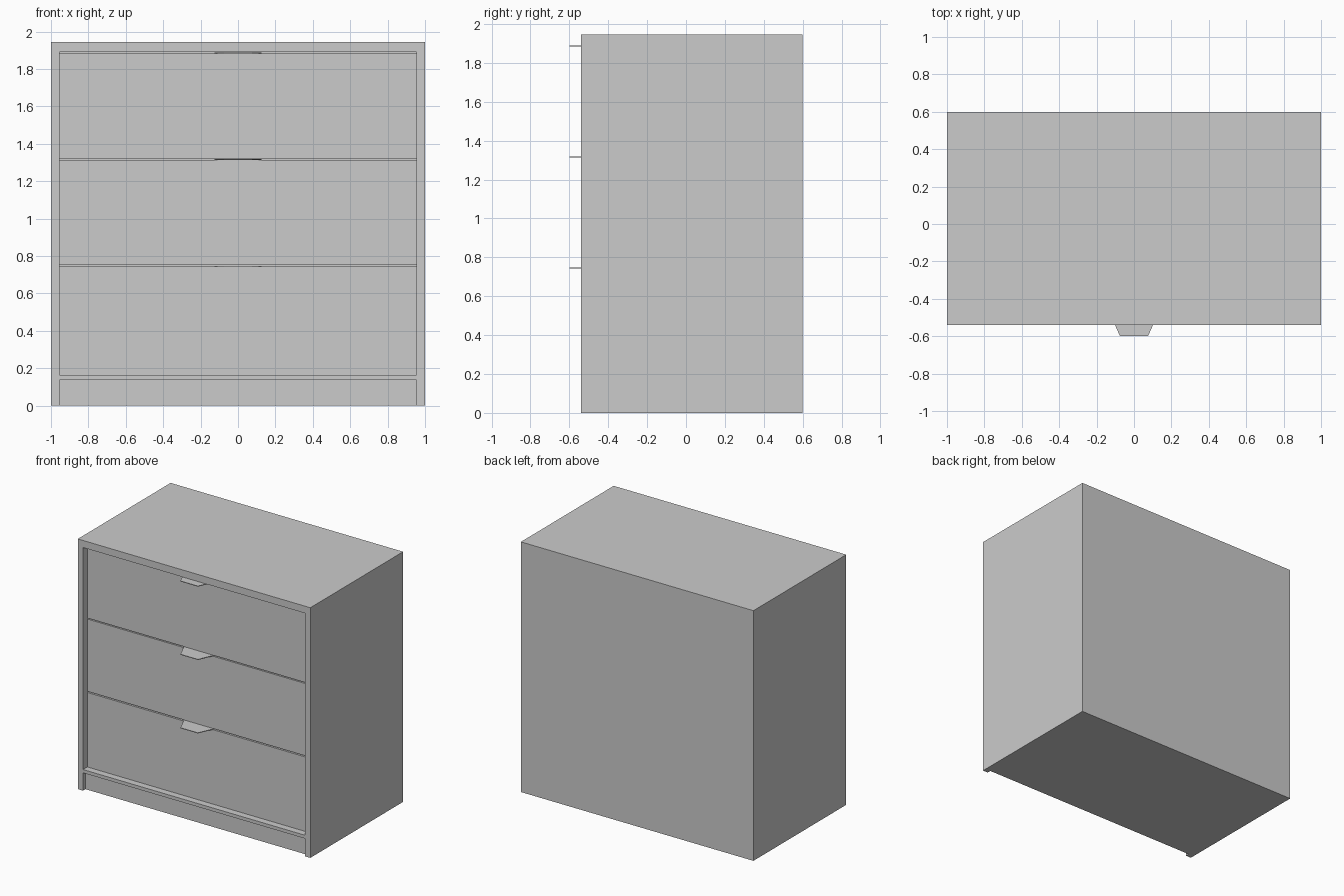
import bpy, bmesh

if "Cube" in bpy.data.objects:
    bpy.data.objects.remove(bpy.data.objects["Cube"])

W = 0.955          # half width of the front opening
FRONT = -0.54      # front plane of the carcass
FACE = -0.487      # front plane of the drawers
SEAT = -0.44       # back plane of the drawer opening


def prism(name, outline, z0, z1):
    """Extrude an (x, y) outline from z0 to z1."""
    bm = bmesh.new()
    base = bm.faces.new([bm.verts.new((x, y, z0)) for x, y in outline])
    top = bmesh.ops.extrude_face_region(bm, geom=[base])["geom"]
    verts = [v for v in top if isinstance(v, bmesh.types.BMVert)]
    bmesh.ops.translate(bm, verts=verts, vec=(0, 0, z1 - z0))
    bmesh.ops.recalc_face_normals(bm, faces=bm.faces[:])
    mesh = bpy.data.meshes.new(name)
    bm.to_mesh(mesh)
    bm.free()
    obj = bpy.data.objects.new(name, mesh)
    bpy.context.collection.objects.link(obj)
    return obj


def box(name, x, y0, y1, z0, z1):
    return prism(name, [(-x, y0), (x, y0), (x, y1), (-x, y1)], z0, z1)


def cut(target, cutter):
    """Subtract the cutter, then remove it."""
    mod = target.modifiers.new("cut", 'BOOLEAN')
    mod.operation = 'DIFFERENCE'
    mod.solver = 'EXACT'
    mod.object = cutter
    bpy.context.view_layer.objects.active = target
    bpy.ops.object.modifier_apply(modifier=mod.name)
    bpy.data.objects.remove(cutter)


# Carcass with drawer opening and recessed toe kick
carcass = box("carcass", 1.0, FRONT, 0.6, 0.0, 1.945)
cut(carcass, box("opening_cutter", W, FRONT - 0.1, SEAT, 0.164, 1.89))
cut(carcass, box("kick_cutter", W, FRONT - 0.1, FRONT + 0.03, -0.1, 0.138))

# Three drawer fronts, each with a tapered tab pull on its top edge
for i, (z0, z1) in enumerate([(0.164, 0.743), (0.752, 1.314), (1.322, 1.884)], 1):
    box(f"drawer_front_{i}", W, FACE, SEAT, z0, z1)
    prism(f"drawer_pull_{i}",
          [(-0.125, FACE + 0.02), (-0.125, FACE), (-0.075, -0.6),
           (0.075, -0.6), (0.125, FACE), (0.125, FACE + 0.02)],
          z1, z1 + 0.005)
